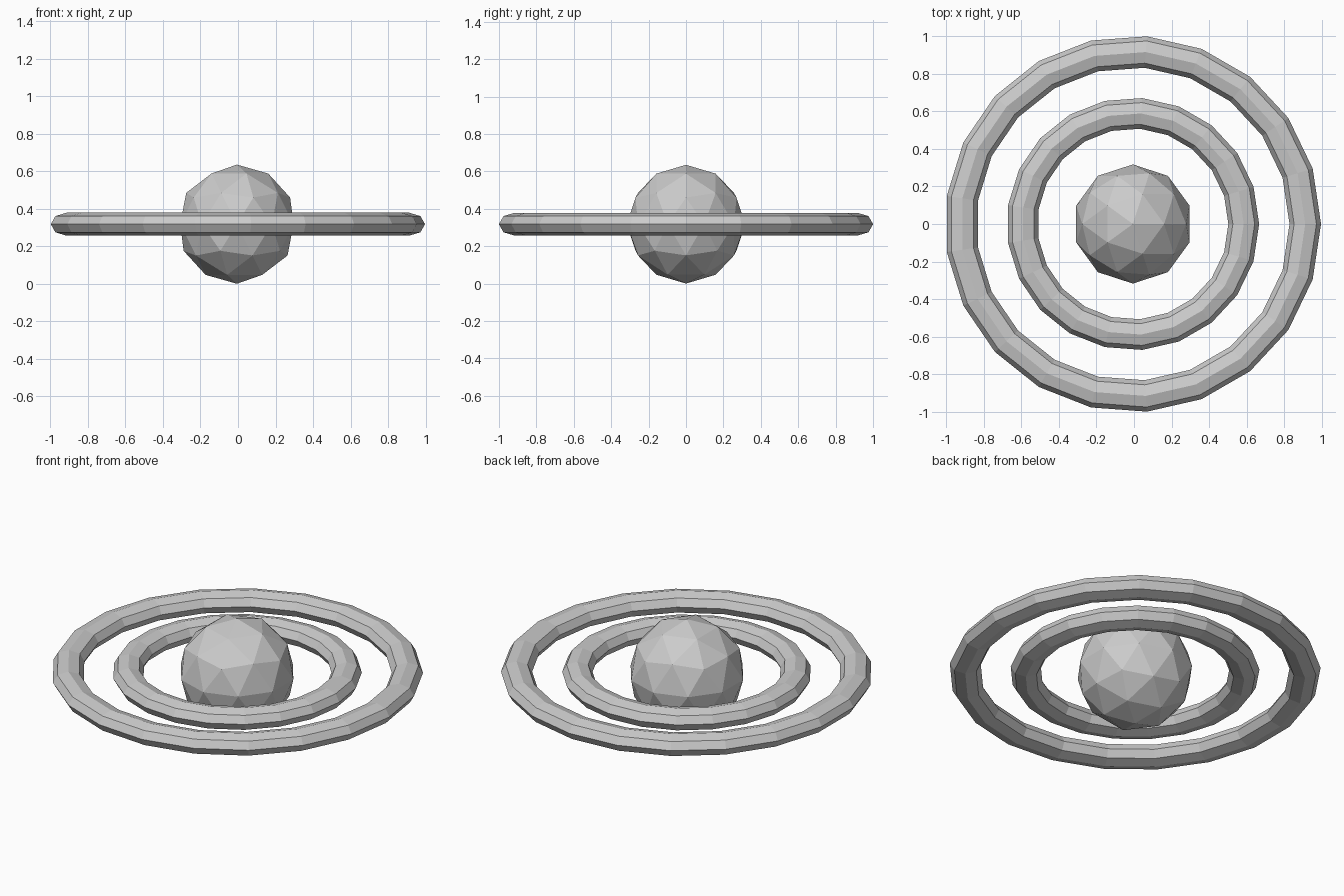
import bpy

if "Cube" in bpy.data.objects:
    bpy.data.objects.remove(bpy.data.objects["Cube"])

CX, CZ = -0.006, 0.3175   # shared centre of all parts


# Flattened low-poly hoop, 21 segments with an eight-sided section
def hoop(name, major, minor, half_height):
    bpy.ops.mesh.primitive_torus_add(
        major_segments=21, minor_segments=8,
        major_radius=major, minor_radius=minor, location=(CX, 0, CZ))
    ob = bpy.context.object
    ob.name = name
    ob.scale.z = half_height / minor
    bpy.ops.object.transform_apply(location=False, rotation=False, scale=True)
    bpy.ops.object.shade_flat()
    return ob


# Faceted ball in the middle
bpy.ops.mesh.primitive_ico_sphere_add(subdivisions=2, radius=0.3175, location=(CX, 0, CZ))
bpy.context.object.name = "ball"

# Two concentric rings
hoop("inner_ring", 0.591, 0.082, 0.061)
hoop("outer_ring", 0.919, 0.084, 0.061)
